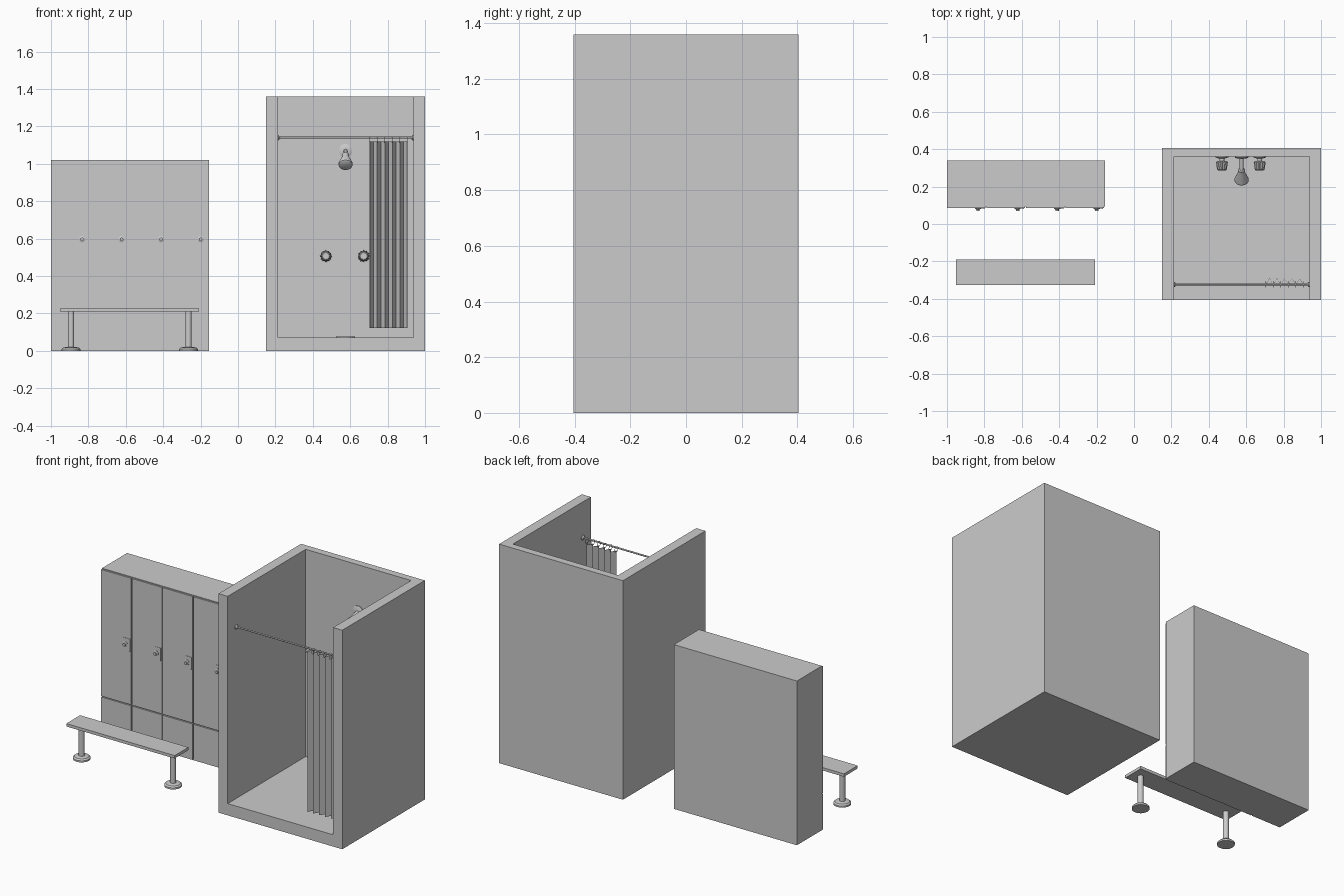
import bpy, bmesh, math
from mathutils import Vector

if "Cube" in bpy.data.objects:
    bpy.data.objects.remove(bpy.data.objects["Cube"])


def box(name, x0, x1, y0, y1, z0, z1):
    bpy.ops.mesh.primitive_cube_add(size=1, location=((x0+x1)/2, (y0+y1)/2, (z0+z1)/2))
    o = bpy.context.object
    o.name = name
    o.scale = (x1-x0, y1-y0, z1-z0)
    bpy.ops.object.transform_apply(location=False, rotation=False, scale=True)
    return o


def lathe(name, profile, origin, axis=(0, 0, 1), sides=24, flute=0.0):
    """Closed solid of revolution; profile is (radius, distance along axis)."""
    bm = bmesh.new()
    q = Vector(axis).to_track_quat('Z', 'Y')
    rings = []
    for r, h in profile:
        ring = []
        for i in range(sides):
            a = 2*math.pi*i/sides
            k = r*(1 - flute*(i % 2))
            ring.append(bm.verts.new(q @ Vector((k*math.cos(a), k*math.sin(a), h)) + Vector(origin)))
        rings.append(ring)
    for lo, hi in zip(rings, rings[1:]):
        for i in range(sides):
            j = (i+1) % sides
            bm.faces.new((lo[i], lo[j], hi[j], hi[i]))
    bm.faces.new(rings[0][::-1])
    bm.faces.new(rings[-1])
    return finish(name, bm, smooth=True)


def finish(name, bm, smooth=False):
    bmesh.ops.recalc_face_normals(bm, faces=bm.faces)
    me = bpy.data.meshes.new(name)
    bm.to_mesh(me)
    bm.free()
    o = bpy.data.objects.new(name, me)
    bpy.context.collection.objects.link(o)
    if smooth:
        bpy.ops.object.select_all(action='DESELECT')
        o.select_set(True)
        bpy.context.view_layer.objects.active = o
        bpy.ops.object.shade_smooth_by_angle(angle=math.radians(35))
    return o


# Shower stall: U-shaped plan extruded, plus the raised floor
plan = [(0.15, -0.405), (0.15, 0.405), (1, 0.405), (1, -0.405),
        (0.937, -0.405), (0.937, 0.36), (0.213, 0.36), (0.213, -0.405)]
bm = bmesh.new()
base = bm.faces.new([bm.verts.new((x, y, 0)) for x, y in plan])
ext = bmesh.ops.extrude_face_region(bm, geom=[base], use_keep_orig=True)
for v in ext['geom']:
    if isinstance(v, bmesh.types.BMVert):
        v.co.z = 1.36
finish("shower_walls", bm)
box("shower_floor", 0.213, 0.937, -0.405, 0.36, 0, 0.073)
lathe("floor_drain", [(0.05, 0), (0.05, 0.004)], (0.575, 0, 0.073))

# Shower head: wall flange, arm, angled cone
lathe("shower_flange", [(0.036, 0), (0.036, 0.006), (0.022, 0.012)], (0.575, 0.361, 1.07), (0, -1, 0))
lathe("shower_arm", [(0.01, 0), (0.01, 0.075)], (0.575, 0.355, 1.07), (0, -1, -0.25))
lathe("shower_head", [(0.012, 0), (0.018, 0.008), (0.018, 0.025), (0.037, 0.075), (0.037, 0.088), (0.031, 0.092)],
      (0.575, 0.295, 1.055), (0, -0.72, -0.7))

# Taps
for side, x in (("left", 0.47), ("right", 0.672)):
    lathe(side + "_tap_flange", [(0.034, 0), (0.034, 0.005), (0.015, 0.011)], (x, 0.361, 0.507), (0, -1, 0))
    lathe(side + "_tap_stem", [(0.013, 0), (0.013, 0.03)], (x, 0.355, 0.507), (0, -1, 0))
    lathe(side + "_tap_knob", [(0.026, 0), (0.032, 0.006), (0.026, 0.045), (0.02, 0.05)],
          (x, 0.336, 0.507), (0, -1, 0), 24, 0.15)

# Curtain rod with end caps
ROD_Y, ROD_Z = -0.323, 1.14
lathe("curtain_rod", [(0.005, 0), (0.005, 0.724)], (0.213, ROD_Y, ROD_Z), (1, 0, 0), 12)
for x, d in ((0.213, 1), (0.937, -1)):
    lathe("rod_cap", [(0.014, 0), (0.014, 0.004), (0.006, 0.011)], (x, ROD_Y, ROD_Z), (d, 0, 0), 16)

# Pleated curtain
bm = bmesh.new()
cols = []
for i in range(11):
    x = 0.704 + 0.0202*i
    y = -0.290 if i % 2 else ROD_Y
    cols.append([bm.verts.new((x, y, z)) for z in (0.123, 1.12)])
for a, b in zip(cols, cols[1:]):
    bm.faces.new((a[0], b[0], b[1], a[1]))
curtain = finish("curtain", bm)
sol = curtain.modifiers.new("thickness", 'SOLIDIFY')
sol.thickness = 0.002

# Curtain rings at the front folds
for i in range(6):
    bpy.ops.mesh.primitive_torus_add(major_radius=0.016, minor_radius=0.0015, major_segments=16,
                                     minor_segments=6, location=(0.704 + 0.0404*i, ROD_Y, 1.129),
                                     rotation=(0, math.pi/2, 0))
    bpy.context.object.name = "curtain_ring"

# Lockers: carcass, then doors, kick plates, latches and dials
box("locker_body", -1, -0.155, 0.094, 0.34, 0, 1.02)
W = 0.845/4
for i in range(4):
    x0 = -1 + W*i
    x1 = x0 + W - 0.006
    box("locker_door", x0, x1, 0.086, 0.095, 0.229, 1.015)
    box("locker_kick_plate", x0, x1, 0.086, 0.095, 0, 0.223)
    box("latch_plate", x1-0.05, x1-0.004, 0.084, 0.087, 0.56, 0.636)
    box("latch_pull", x1-0.008, x1-0.004, 0.079, 0.087, 0.56, 0.636)
    lathe("lock_dial", [(0.017, 0), (0.017, 0.005), (0.009, 0.008), (0.009, 0.016)],
          (x1-0.039, 0.086, 0.597), (0, -1, 0), 20)

# Bench: plank on two pedestal legs
box("bench_seat", -0.952, -0.208, -0.325, -0.19, 0.21, 0.228)
for x in (-0.893, -0.265):
    lathe("bench_leg", [(0.05, 0), (0.05, 0.01), (0.042, 0.018), (0.017, 0.022), (0.017, 0.21)],
          (x, -0.258, 0))
